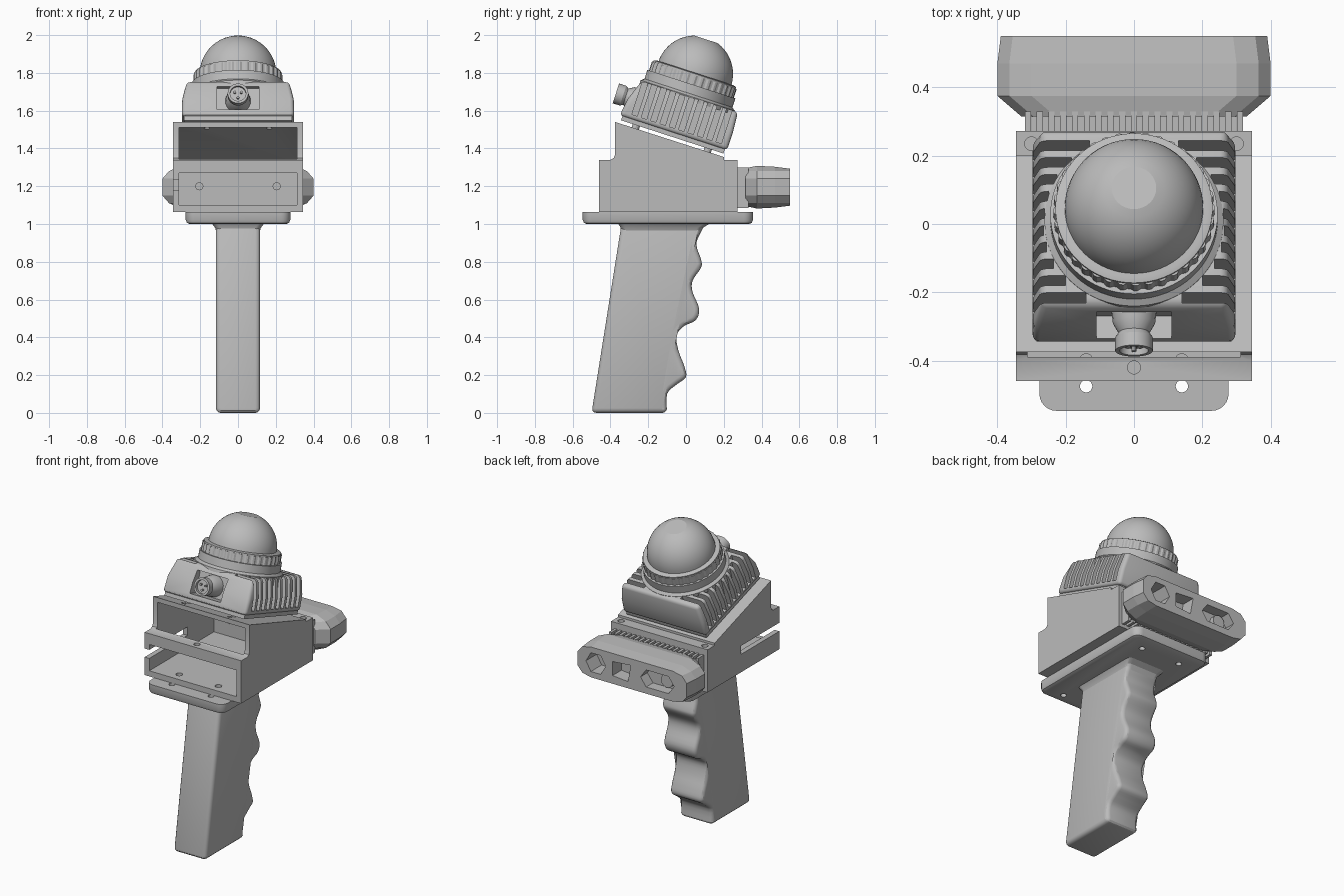
import bpy, bmesh
from math import sin, cos, pi, radians, sqrt
from mathutils import Matrix, Vector

if "Cube" in bpy.data.objects:
    bpy.data.objects.remove(bpy.data.objects["Cube"])

grey = bpy.data.materials.new("matte_grey")
grey.use_nodes = True
grey.diffuse_color = (0.5, 0.5, 0.5, 1)
grey.node_tree.nodes["Principled BSDF"].inputs["Base Color"].default_value = (0.5, 0.5, 0.5, 1)


# --- helpers: a solid is a list of matching point rings ---
def ring(axis, pts, d):
    return [{"x": (d, a, b), "y": (a, d, b), "z": (a, b, d)}[axis] for a, b in pts]


def prism(axis, pts, lo, hi):
    return [ring(axis, pts, lo), ring(axis, pts, hi)]


def circle(r, a=0, b=0, n=24):
    return [(a + r * cos(2 * pi * i / n), b + r * sin(2 * pi * i / n)) for i in range(n)]


def rect(a0, a1, b0, b1):
    return [(a0, b0), (a1, b0), (a1, b1), (a0, b1)]


def box(x0, x1, y0, y1, z0, z1):
    return prism("z", rect(x0, x1, y0, y1), z0, z1)


def rounded_rect(hx, y0, y1, r, n=6):
    pts = []
    corners = [(hx - r, y1 - r), (r - hx, y1 - r), (r - hx, y0 + r), (hx - r, y0 + r)]
    for q, (cx, cy) in enumerate(corners):
        for i in range(n + 1):
            a = pi / 2 * (q + i / n)
            pts.append((cx + r * cos(a), cy + r * sin(a)))
    return pts


def spline(p, steps=4):
    out = []
    p = [Vector(v) for v in p]
    for i in range(len(p) - 1):
        a, b, c, d = p[max(i - 1, 0)], p[i], p[i + 1], p[min(i + 2, len(p) - 1)]
        for k in range(steps):
            t = k / steps
            out.append(tuple(0.5 * (2 * b + (c - a) * t + (2 * a - 5 * b + 4 * c - d) * t * t
                                    + (3 * b - a - 3 * c + d) * t ** 3)))
    return out + [tuple(p[-1])]


def build(name, *solids):
    bm = bmesh.new()
    for rings in solids:
        vs = [[bm.verts.new(p) for p in r] for r in rings]
        n = len(vs[0])
        bm.faces.new(vs[0])
        bm.faces.new(vs[-1])
        for lo, hi in zip(vs, vs[1:]):
            for i in range(n):
                j = (i + 1) % n
                bm.faces.new((lo[i], lo[j], hi[j], hi[i]))
    bmesh.ops.recalc_face_normals(bm, faces=bm.faces)
    me = bpy.data.meshes.new(name)
    bm.to_mesh(me)
    bm.free()
    me.materials.append(grey)
    ob = bpy.data.objects.new(name, me)
    bpy.context.collection.objects.link(ob)
    return ob


def activate(ob):
    bpy.ops.object.select_all(action="DESELECT")
    ob.select_set(True)
    bpy.context.view_layer.objects.active = ob


def bevel(ob, width, segments=3, angle=40):
    m = ob.modifiers.new("bevel", "BEVEL")
    m.width, m.segments, m.angle_limit = width, segments, radians(angle)
    m.use_clamp_overlap = False
    activate(ob)
    bpy.ops.object.modifier_apply(modifier=m.name)


def cut(ob, *solids):
    cutter = build("cutter", *solids)
    cutter.hide_render = True
    m = ob.modifiers.new("cut", "BOOLEAN")
    m.operation, m.object, m.solver = "DIFFERENCE", cutter, "EXACT"
    activate(ob)
    bpy.ops.object.modifier_apply(modifier=m.name)
    bpy.data.objects.remove(cutter)


def smooth(ob, angle=30):
    activate(ob)
    bpy.ops.object.shade_smooth_by_angle(angle=radians(angle))


# --- grip with finger grooves ---
fingers = spline([(-0.10, 0.0), (-0.10, 0.10), (-0.05, 0.15), (0.0, 0.19), (-0.01, 0.25),
                  (-0.04, 0.33), (-0.05, 0.41), (-0.01, 0.46), (0.05, 0.49), (0.07, 0.55),
                  (0.035, 0.64), (0.035, 0.70), (0.08, 0.77), (0.08, 0.81), (0.055, 0.89),
                  (0.075, 0.95), (0.10, 1.01)])
grip = build("grip", prism("x", fingers + [(-0.34, 1.01), (-0.50, 0.0)], -0.117, 0.117))
bevel(grip, 0.025)
smooth(grip)
collar = build("grip_collar", [ring("z", rounded_rect(0.113, -0.342, 0.075, 0.03), 0.95),
                               ring("z", rounded_rect(0.121, -0.346, 0.09, 0.03), 0.98),
                               ring("z", rounded_rect(0.14, -0.36, 0.13, 0.03), 1.005)])
smooth(collar)

# --- base plate ---
plate = build("base_plate", [ring("z", rounded_rect(0.277 - i, i - 0.547, 0.355 - i, 0.05 - i), z)
                             for i, z in ((0.022, 1.0), (0.007, 1.006), (0, 1.022), (0, 1.064))])
cut(plate, *[prism("z", circle(0.018, x, y), 0.9, 1.2) for x in (-0.14, 0.14) for y in (-0.475, 0.24)])
smooth(plate)

# --- hollow sloped bracket ---
side = [(-0.46, 1.064), (0.273, 1.064), (0.273, 1.34), (0.2, 1.34), (0.2, 1.355), (-0.375, 1.54),
        (-0.375, 1.37), (-0.382, 1.35), (-0.40, 1.34), (-0.46, 1.34)]
hollow = [(-0.6, 1.10), (0.2, 1.10), (0.2, 1.325), (-0.33, 1.51), (-0.6, 1.51), (-0.6, 1.345),
          (-0.39, 1.345), (-0.39, 1.27), (-0.6, 1.27)]
bracket = build("bracket", prism("x", side, -0.345, 0.345))
cut(bracket, prism("x", hollow, -0.312, 0.312))
cut(bracket, box(-0.4, -0.3, -0.5, -0.07, 1.18, 1.235),
    prism("z", circle(0.019, 0, -0.42), 1.2, 1.4),
    *[s for x in (-1, 1) for s in (
        prism("z", circle(0.02, x * 0.14, -0.40), 1.0, 1.15),
        prism("z", circle(0.02, x * 0.30, 0.235), 1.29, 1.4),
        prism("y", circle(0.019, x * 0.205, 1.20), 0.15, 0.24),
        prism("z", circle(0.014, x * 0.165, -0.32), 1.44, 1.6))])
smooth(bracket)


# --- rear camera: faceted body with recessed openings and a ribbed back ---
def capsule(a, b):
    half = [(a, -0.045), (a, 0.045), (a - 0.035, 0.085), (a - 0.10, b)]
    pts = half + [(-x, z) for x, z in reversed(half)] + [(0.1 - a, -b), (a - 0.1, -b)]
    pts[8:8] = [(0.035 - a, -0.085)]
    pts.append((a - 0.035, -0.085))
    return [(x, 1.195 + z) for x, z in pts]


camera = build("rear_camera", [ring("y", capsule(a, b), y) for a, b, y in
                               ((0.33, 0.10, 0.315), (0.40, 0.113, 0.375),
                                (0.40, 0.108, 0.47), (0.39, 0.098, 0.55))])
cut(camera, prism("y", circle(0.07, 0.26, 1.195, 6), 0.44, 0.6),
    prism("y", [(0.03, 1.14), (0.14, 1.15), (0.14, 1.24), (0.01, 1.25)], 0.46, 0.6),
    prism("y", [(-0.30, 1.195), (-0.26, 1.14), (-0.10, 1.14), (-0.06, 1.195),
                (-0.10, 1.25), (-0.26, 1.25)], 0.48, 0.6))
build("camera_lens", prism("y", circle(0.042, -0.22, 1.195), 0.47, 0.51))
build("camera_mount", box(-0.3, 0.3, 0.27, 0.32, 1.11, 1.27))
build("camera_ribs", *[box(x - 0.009, x + 0.009, 0.272, 0.33, 1.085, 1.30)
                       for x in [0.0345 * i for i in range(-9, 10)]])

# --- tilted scanner head, built upright then leaned back ---
housing = build("finned_housing", [ring("z", rect(-0.298, 0.298, -0.30, 0.298), 0),
                                   ring("z", rect(-0.295, 0.295, -0.285, 0.298), 0.10),
                                   ring("z", rect(-0.272, 0.272, -0.245, 0.29), 0.21)])
bevel(housing, 0.02)
slots = []
for i in range(10):
    v = -0.225 + 0.052 * i
    inner = max(0.13, sqrt(max(0, 0.265 ** 2 - v * v)))
    for lo, hi in ((inner, 0.4), (-0.4, -inner)):
        slots.append(box(lo, hi, v - 0.015, v + 0.015, 0.025, 0.4))
cut(housing, *slots)
cut(housing, box(-0.11, 0.11, -0.5, -0.225, 0.035, 0.175))
smooth(housing)

connector = build("cable_connector", [ring("y", circle(r, 0, 0.105), y) for r, y in
                                      ((0.068, -0.215), (0.062, -0.27), (0.045, -0.30),
                                       (0.055, -0.315), (0.055, -0.355))])
cut(connector, prism("y", circle(0.042, 0, 0.105), -0.4, -0.335))
smooth(connector)
pins = build("connector_pins", *[prism("y", circle(0.007, 0.02 * cos(a), 0.105 + 0.02 * sin(a), 8),
                                       -0.35, -0.33) for a in (0.5, 2.6, 4.7)])

floor = build("housing_floor", box(-0.285, 0.285, -0.285, 0.285, -0.022, 0.002))
feet = build("housing_feet", *[prism("z", circle(0.02, x, y, 12), -0.05, -0.02)
                               for x in (-0.165, 0.165) for y in (-0.2, 0.2)])

flange = build("lens_flange", [ring("z", circle(r, 0, 0.01, 64), z) for r, z in
                               ((0.262, 0.19), (0.262, 0.212), (0.245, 0.225), (0.245, 0.275))])
smooth(flange)
knurl = [(r * cos(2 * pi * i / 144), 0.01 + r * sin(2 * pi * i / 144))
         for i in range(144) for r in [0.236 if i % 4 < 2 else 0.23]]
lens_ring = build("lens_ring", prism("z", knurl, 0.27, 0.325))
lip = build("lens_lip", [ring("z", circle(r, 0, 0.01, 64), z) for r, z in
                         ((0.23, 0.32), (0.23, 0.333), (0.215, 0.338))])
smooth(lip)

# flattened glass dome
R = 0.203
angles = [radians(71.3) * i / 10 for i in range(11)]
dome = build("lens_dome", [ring("z", circle(R * cos(a), 0, 0.01, 64), 0.332 + R * sin(a)) for a in angles])
smooth(dome, 16)

lean = Matrix.Translation((0, -0.066, 1.482)) @ Matrix.Rotation(radians(-18), 4, "X")
for ob in (housing, connector, pins, floor, feet, flange, lens_ring, lip, dome):
    ob.matrix_world = lean
